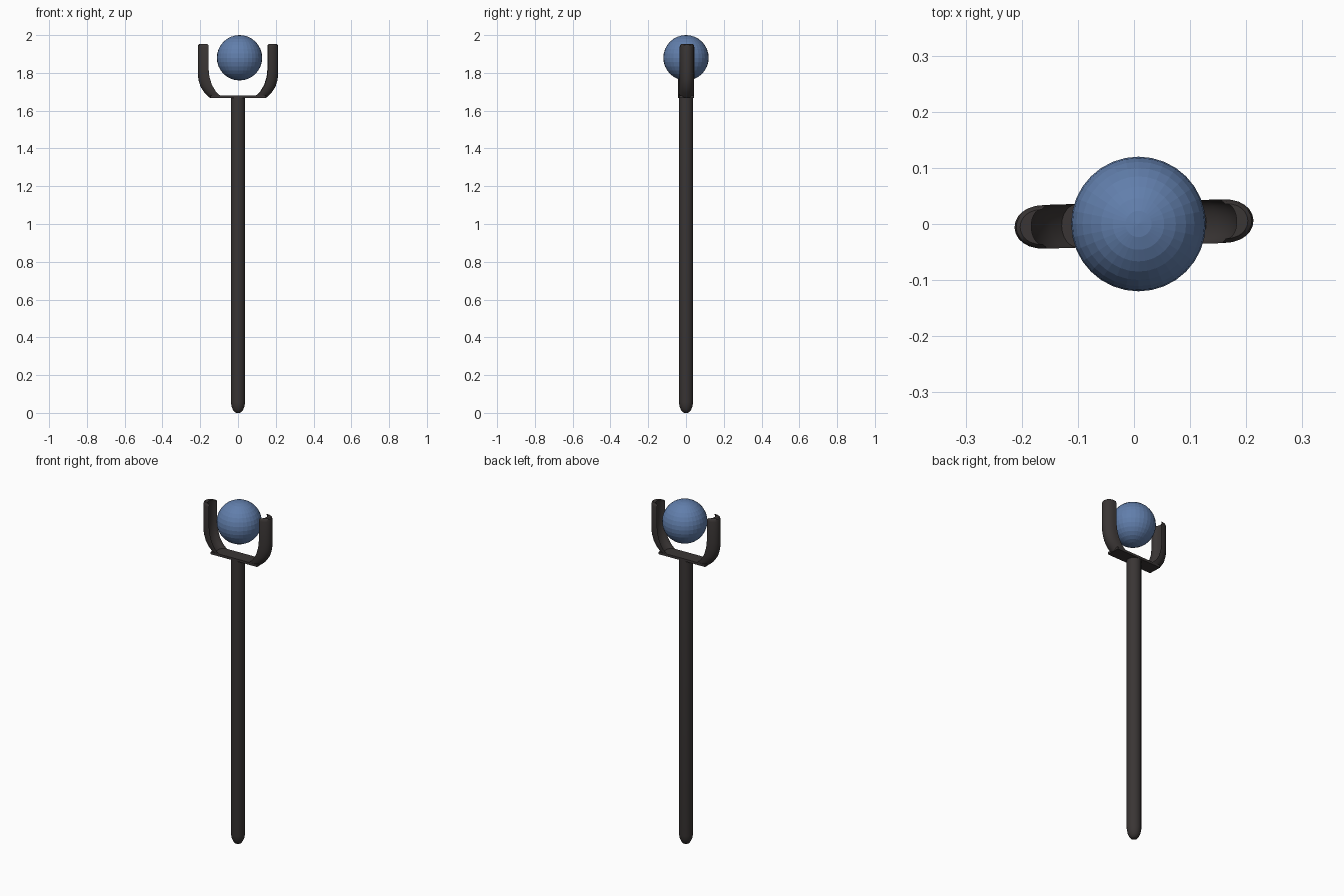
import bpy, bmesh, math
from mathutils import Matrix

if "Cube" in bpy.data.objects:
    bpy.data.objects.remove(bpy.data.objects["Cube"])


def material(name, rgb):
    m = bpy.data.materials.new(name)
    m.diffuse_color = (*rgb, 1)
    m.use_nodes = True
    m.node_tree.nodes["Principled BSDF"].inputs["Base Color"].default_value = m.diffuse_color
    return m


dark = material("dark wood", (0.042, 0.036, 0.035))
blue = material("blue orb", (0.12, 0.21, 0.41))
TURN = Matrix.Rotation(math.radians(1.8), 4, 'Z')


def finish(bm, name, mat, smooth=True):
    bmesh.ops.recalc_face_normals(bm, faces=bm.faces)
    me = bpy.data.meshes.new(name)
    bm.to_mesh(me)
    bm.free()
    ob = bpy.data.objects.new(name, me)
    bpy.context.collection.objects.link(ob)
    me.materials.append(mat)
    if smooth:
        bpy.ops.object.select_all(action='DESELECT')
        ob.select_set(True)
        bpy.context.view_layer.objects.active = ob
        bpy.ops.object.shade_smooth_by_angle(angle=math.radians(35))
    return ob


def loft(bm, rings):
    rows = [[bm.verts.new(p) for p in r] for r in rings]
    n = len(rows[0])
    for a, b in zip(rows, rows[1:]):
        for i in range(n):
            j = (i + 1) % n
            bm.faces.new((a[i], a[j], b[j], b[i]))
    bm.faces.new(rows[0])
    bm.faces.new(rows[-1])


# Pole with a rounded foot
bm = bmesh.new()
profile = [(0.008, 0), (0.018, 0.004), (0.027, 0.016), (0.034, 0.034),
           (0.038, 0.058), (0.038, 1.67)]
loft(bm, [[(r * math.cos(2 * math.pi * i / 20), r * math.sin(2 * math.pi * i / 20), z)
           for i in range(20)] for r, z in profile])
finish(bm, "pole", dark)

# Flat crossbar of the fork
bm = bmesh.new()
bmesh.ops.create_cube(bm, size=1)
bm.transform(TURN @ Matrix.Translation((0, 0, 1.673)) @ Matrix.Diagonal((0.294, 0.078, 0.014, 1)))
finish(bm, "fork_crossbar", dark)

# Curved prongs, hollowed on the inside: inner x, inner z, outer x, outer z, half width
SECTIONS = [
    (0.163, 1.953, 0.203, 1.954, 0.031),
    (0.158, 1.948, 0.210, 1.949, 0.036),
    (0.157, 1.936, 0.213, 1.936, 0.039),
    (0.157, 1.820, 0.213, 1.810, 0.039),
    (0.153, 1.780, 0.210, 1.765, 0.039),
    (0.139, 1.735, 0.198, 1.725, 0.039),
    (0.119, 1.702, 0.177, 1.694, 0.039),
    (0.093, 1.677, 0.147, 1.666, 0.039),
]


def prong(side, name):
    bm = bmesh.new()
    rings = []
    n = 12
    for xi, zi, xo, zo, w in SECTIONS:
        ring = []
        for depth, steps in ((1.0, range(n + 1)), (0.5, range(n - 1, 0, -1))):
            for i in steps:
                t = math.pi * i / n
                k = depth * math.sin(t) ** 0.85
                ring.append((side * (xi + (xo - xi) * k), w * math.cos(t), zi + (zo - zi) * k))
        rings.append(ring)
    loft(bm, rings)
    bm.transform(TURN)
    finish(bm, name, dark)


prong(-1, "fork_prong_left")
prong(1, "fork_prong_right")

# Floating orb between the prongs
bm = bmesh.new()
bmesh.ops.create_uvsphere(bm, u_segments=32, v_segments=16, radius=0.12)
bm.transform(Matrix.Translation((0.008, 0, 1.88)))
finish(bm, "orb", blue, smooth=False)
